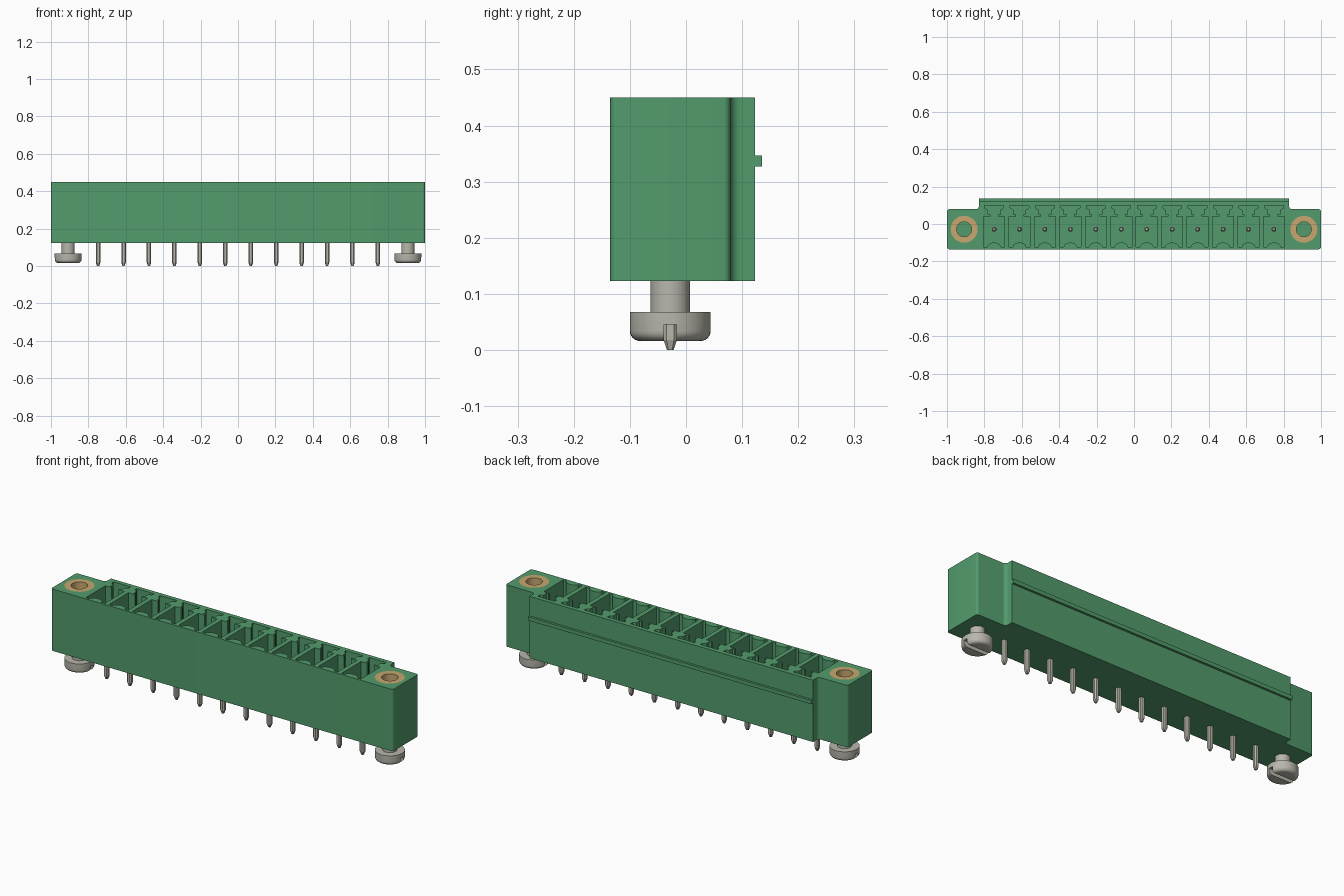
import bpy, bmesh
from math import sin, cos, pi
from mathutils import Vector

old = bpy.data.objects.get("Cube")
if old:
    bpy.data.objects.remove(old, do_unlink=True)

PINS, PITCH, AXIS_Y = 12, 0.136, -0.028
SCREW_X, BASE, TOP = 0.908, 0.123, 0.45


def material(name, rgb, metallic=0.0):
    m = bpy.data.materials.new(name)
    m.use_nodes = True
    m.diffuse_color = (*rgb, 1)
    m.node_tree.nodes["Principled BSDF"].inputs["Base Color"].default_value = (*rgb, 1)
    m.node_tree.nodes["Principled BSDF"].inputs["Roughness"].default_value = 0.6
    return m


GREEN = material("green plastic", (0.085, 0.33, 0.15))
METAL = material("tinned metal", (0.48, 0.47, 0.41))
BRASS = material("brass", (0.57, 0.39, 0.16))


def loft(bm, rings, closed=False):
    """Skin a stack of (outline, z) rings, capped or joined end to start."""
    loops = [[bm.verts.new((x, y, z)) for x, y in outline] for outline, z in rings]
    pairs = list(zip(loops, loops[1:]))
    if closed:
        pairs.append((loops[-1], loops[0]))
    else:
        bm.faces.new(loops[0][::-1])
        bm.faces.new(loops[-1])
    for a, b in pairs:
        for i in range(len(a)):
            j = (i + 1) % len(a)
            bm.faces.new((a[i], a[j], b[j], b[i]))


def make(name, mat, stacks, closed=False):
    bm = bmesh.new()
    for rings in stacks:
        loft(bm, rings, closed)
    bmesh.ops.recalc_face_normals(bm, faces=bm.faces)
    me = bpy.data.meshes.new(name)
    bm.to_mesh(me)
    bm.free()
    me.materials.append(mat)
    ob = bpy.data.objects.new(name, me)
    bpy.context.collection.objects.link(ob)
    return ob


def circle(r, cx=0, cy=AXIS_Y, n=40):
    return [(cx + r * cos(2 * pi * i / n), cy + r * sin(2 * pi * i / n)) for i in range(n)]


def box(x0, x1, y0, y1, z0, z1):
    o = [(x0, y0), (x1, y0), (x1, y1), (x0, y1)]
    return [(o, z0), (o, z1)]


def rounded(corners, steps=6):
    """Round each (x, y, radius) corner of an outline."""
    out = []
    for i, (x, y, r) in enumerate(corners):
        p = Vector((x, y))
        if r == 0:
            out.append(p)
            continue
        d1 = (Vector(corners[i - 1][:2]) - p).normalized()
        d2 = (Vector(corners[(i + 1) % len(corners)][:2]) - p).normalized()
        for k in range(steps + 1):
            t = pi / 2 * k / steps
            out.append(p + r * (1 - sin(t)) * d1 + r * (1 - cos(t)) * d2)
    return out


def mirrored(half):
    """Complete a right-hand outline, listed front to back, with its left half."""
    return half + [(-c[0], *c[1:]) for c in reversed(half)]


def cut(ob, cutter):
    mod = ob.modifiers.new("cut", "BOOLEAN")
    mod.operation, mod.solver, mod.object = "DIFFERENCE", "EXACT", cutter
    dg = bpy.context.evaluated_depsgraph_get()
    me = bpy.data.meshes.new_from_object(ob.evaluated_get(dg))
    ob.modifiers.clear()
    ob.data = me
    bpy.data.objects.remove(cutter, do_unlink=True)


def smooth(ob):
    bpy.ops.object.select_all(action="DESELECT")
    ob.select_set(True)
    bpy.context.view_layer.objects.active = ob
    bpy.ops.object.shade_smooth_by_angle(angle=0.6)


pin_xs = [(i - (PINS - 1) / 2) * PITCH for i in range(PINS)]

# Housing: long block with shallower rounded ears at both ends
outline = rounded(mirrored([(1, -0.135, 0.012), (1, 0.079, 0.012),
                            (0.829, 0.079, 0.018), (0.829, 0.123, 0)]))
housing = make("housing", GREEN, [[(outline, BASE), (outline, TOP)]])

# Keyed contact pockets, with a domed rib on the front wall
dome = [(0.036 * sin(t), -0.123 + 0.024 * cos(t))
        for t in [pi / 2 * k / 6 for k in range(7)]]
half = dome + [(0.056, -0.123), (0.056, 0.04), (0.02, 0.04), (0.02, 0.05), (0.033, 0.05),
               (0.033, 0.075), (0.05, 0.085), (0.05, 0.1)]
key = half + [(-x, y) for x, y in reversed(half[1:])]
stacks = []
for px in pin_xs:
    shape = [(px + x, y) for x, y in key]
    stacks.append([(shape, 0.17), (shape, TOP + 0.05)])
cut(housing, make("pocket_cutter", GREEN, stacks))

# Seats for the threaded inserts
seats = [[(circle(0.072, s * SCREW_X), 0.2), (circle(0.072, s * SCREW_X), TOP + 0.05)]
         for s in (-1, 1)]
cut(housing, make("seat_cutter", GREEN, seats))
smooth(housing)

# Latching ridge along the back
make("back_ridge", GREEN, [box(-0.829, 0.829, 0.12, 0.135, 0.327, 0.347)])

# Contact pins: chamfered square bars with tapered ends
for i, px in enumerate(pin_xs):
    def section(h):
        c = h * 0.55
        return [(px + x, AXIS_Y + y) for x, y in
                [(c, -h), (h, -c), (h, c), (c, h), (-c, h), (-h, c), (-h, -c), (-c, -h)]]
    make(f"contact_pin_{i + 1}", METAL,
         [[(section(0.006), 0), (section(0.012), 0.018),
           (section(0.012), 0.35), (section(0.006), 0.365)]])

for side, s in (("left", 1), ("right", -1)):
    cx = s * SCREW_X

    # Threaded insert, flush with the top of the ear
    insert = make(side + "_insert", BRASS,
                  [[(circle(r, cx), z) for r, z in
                    [(0.072, 0.2), (0.072, TOP), (0.04, TOP), (0.04, 0.2)]]], closed=True)
    smooth(insert)

    # Slotted mounting screw below the ear
    edge = [(0.054 + 0.018 * sin(t), 0.034 - 0.018 * cos(t))
            for t in [pi / 2 * k / 6 for k in range(7)]]
    profile = edge + [(0.072, 0.068), (0.035, 0.068), (0.035, 0.15)]
    screw = make(side + "_screw", METAL, [[(circle(r, cx), z) for r, z in profile]])
    cut(screw, make("slot_cutter", METAL,
                    [box(cx - 0.1, cx + 0.1, AXIS_Y - 0.011, AXIS_Y + 0.011, -0.02, 0.045)]))
    smooth(screw)
